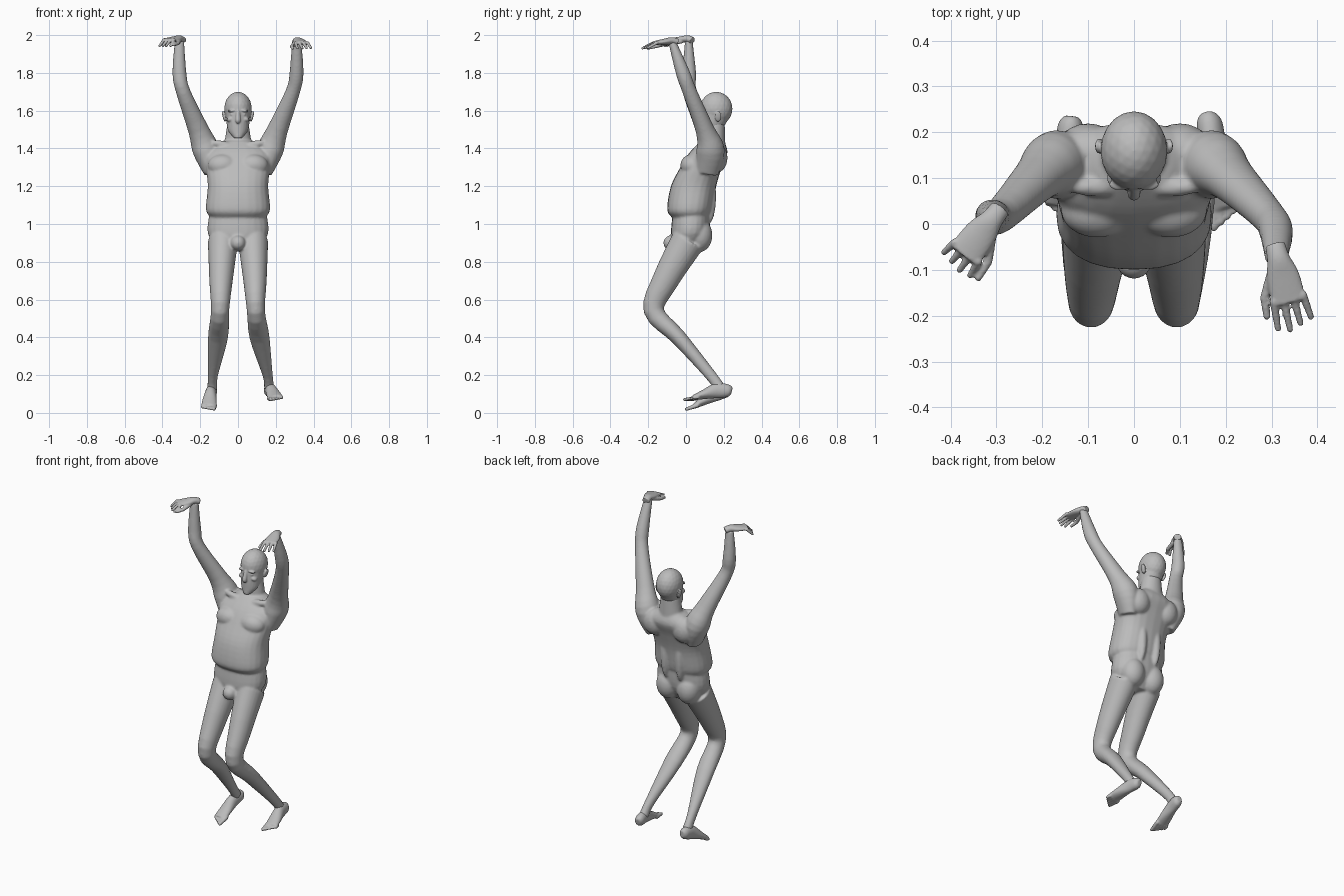
import bpy, bmesh, math
from mathutils import Vector, Matrix

cube = bpy.data.objects.get("Cube")
if cube:
    bpy.data.objects.remove(cube, do_unlink=True)

skin = bpy.data.materials.new("plain_grey")
skin.use_nodes = True
grey = (.5, .5, .5, 1)
skin.diffuse_color = grey
skin.node_tree.nodes["Principled BSDF"].inputs["Base Color"].default_value = grey

SIDES = {"right": -1, "left": 1}


def centred(*rows):
    """Stations on the middle plane, written without their x."""
    return [(0, *row) for row in rows]


def smooth_path(stations, steps=4):
    """Catmull-Rom curve through the centres and radii of the stations."""
    knots = [Vector((*s[:4], s[-1])) for s in stations]
    padded = [knots[0], *knots, knots[-1]]
    path = []
    for before, start, end, after in zip(padded, padded[1:], padded[2:], padded[3:]):
        leave, arrive = (end - before) / 2, (after - start) / 2
        for step in range(steps):
            t = step / steps
            blend = t * t * (3 - 2 * t)
            path.append(start.lerp(end, blend) + leave * t * (1 - t) ** 2 - arrive * t * t * (1 - t))
    return path + [knots[-1]]


def loft(bm, stations, upright=False, power=1, sides=24):
    """Closed tube through stations of centre, half width and half depth."""
    path = smooth_path(stations)
    centres = [Vector(station[:3]) for station in path]
    last = len(path) - 1
    rings = []
    for i, (centre, station) in enumerate(zip(centres, path)):
        along = (centres[min(i + 1, last)] - centres[max(i - 1, 0)]).normalized()
        if upright:
            along = Vector((0, 0, 1))
        across = (Vector((1, 0, 0)) - along * along.x).normalized()
        outward = along.cross(across)
        ring = []
        for k in range(sides):
            angle = math.tau * k / sides
            wide, deep = [math.copysign(abs(f) ** power, f) for f in (math.cos(angle), math.sin(angle))]
            ring.append(bm.verts.new(centre + across * wide * station[3] + outward * deep * station[4]))
        rings.append(ring)
    for low, high in zip(rings, rings[1:]):
        for k in range(sides):
            nxt = (k + 1) % sides
            bm.faces.new((low[k], low[nxt], high[nxt], high[k]))
    bm.faces.new(rings[0][::-1])
    bm.faces.new(rings[-1])


def blob(bm, centre, radii, tilt=0):
    """Ellipsoid, tilted about the front-to-back axis."""
    matrix = (Matrix.Translation(centre) @ Matrix.Rotation(tilt, 4, 'Y')
              @ Matrix.Diagonal((*radii, 1)))
    bmesh.ops.create_icosphere(bm, subdivisions=3, radius=1, matrix=matrix)


def blob_pair(bm, centre, radii, tilt=0):
    x, y, z = centre
    for side in SIDES.values():
        blob(bm, (side * x, y, z), radii, side * tilt)


def digit(bm, base, tip, radius):
    """Finger or toe with a rounded, tapered end."""
    base, tip = Vector(base), Vector(tip)
    for share, scale in ((0, 1), (.5, .95), (1, .8)):
        blob(bm, base.lerp(tip, share), [radius * scale] * 3)
    loft(bm, [(*base, radius), (*tip, radius * .8)], sides=12)


def place(bm, position, heading, pitch, roll=0):
    """Turn a part that points forward, then move it to its joint."""
    turn = Matrix.Translation(position)
    for degrees, axis in ((heading, 'Z'), (pitch, 'X'), (roll, 'Y')):
        turn = turn @ Matrix.Rotation(math.radians(degrees), 4, axis)
    bm.transform(turn)


def finish(name, bm, voxel, softness):
    """Fuse the overlapping volumes into one soft skin."""
    bmesh.ops.recalc_face_normals(bm, faces=bm.faces)
    mesh = bpy.data.meshes.new(name)
    bm.to_mesh(mesh)
    bm.free()
    part = bpy.data.objects.new(name, mesh)
    bpy.context.collection.objects.link(part)
    fuse = part.modifiers.new("fuse", 'REMESH')
    fuse.mode, fuse.voxel_size = 'VOXEL', voxel
    soften = part.modifiers.new("soften", 'SMOOTH')
    soften.factor, soften.iterations = .5, softness
    depsgraph = bpy.context.evaluated_depsgraph_get()
    fused = bpy.data.meshes.new_from_object(part.evaluated_get(depsgraph))
    part.modifiers.clear()
    part.data = fused
    fused.materials.clear()
    fused.materials.append(skin)
    fused.shade_smooth()


# Pelvis, then the trunk whose belly hangs over it, then the neck
body = bmesh.new()
loft(body, centred((0, .86, .1, .07), (.02, .95, .16, .1), (.03, 1.06, .15, .1)), upright=True, power=.9)
loft(body, centred((.02, 1.04, .15, .1), (.02, 1.08, .17, .12), (.04, 1.2, .16, .12),
                   (.08, 1.3, .17, .11), (.12, 1.38, .17, .1), (.14, 1.44, .08, .06)),
     upright=True, power=.85)
loft(body, centred((.15, 1.38, .08, .06), (.15, 1.54, .055)), upright=True)
blob(body, (0, -.08, .9), (.04, .04, .04))

# Buttocks, chest, shoulder blades, back muscles and collar bones
blob_pair(body, (.07, .07, .94), (.07, .07, .09))
blob_pair(body, (.08, .03, 1.31), (.08, .06, .06))
blob_pair(body, (.1, .16, 1.35), (.07, .06, .08))
blob_pair(body, (.05, .12, 1.15), (.03, .04, .15))
blob_pair(body, (.08, .08, 1.42), (.07, .02, .02), -.2)

# Arms raised overhead, the left forearm leaning further forward
ARM = ((.14, .11, 1.27, .04, .06), (.17, .13, 1.39, .07, .075), (.21, .1, 1.5, .055, .05),
       (.29, .02, 1.7, .038), (.31, 0, 1.8, .037), (.31, -.03, 1.97, .025, .02))
for side in SIDES.values():
    loft(body, [(side * x, y - side * max(0, z - 1.7) / 6, z, *radii) for x, y, z, *radii in ARM])

# Bent legs, the left shin splayed a little further out
LEG = ((.08, .01, .91, .08, .09), (.09, -.11, .7, .062, .07), (.095, -.17, .54, .048, .054),
       (.11, -.04, .4, .053, .042), (.145, .13, .2, .027, .03), (.15, .18, .13, .027, .03))
for side in SIDES.values():
    loft(body, [(side * x + max(0, .5 - z) / 25, y, z, *radii) for x, y, z, *radii in LEG])
blob_pair(body, (.095, -.19, .55), (.035, .035, .04))
finish("body", body, .007, 5)

# Head: skull and jaw
head = bmesh.new()
blob(head, (0, .16, 1.61), (.073, .086, .09))
loft(head, centred((.09, 1.455, .02), (.12, 1.49, .05), (.14, 1.53, .06, .07), (.155, 1.59, .068, .08)),
     upright=True)

# Nose, lips and chin
loft(head, centred((.08, 1.6, .01), (.065, 1.55, .014), (.07, 1.54, .01)))
for height in (1.503, 1.515):
    blob(head, (0, .08, height), (.02, .01, .006))
blob(head, (0, .085, 1.47), (.02, .016, .014))

# Brows, cheeks, eyes and ears
blob_pair(head, (.03, .086, 1.6), (.026, .013, .007), .1)
blob_pair(head, (.04, .1, 1.555), (.02, .02, .014), .4)
blob_pair(head, (.03, .09, 1.58), (.012, .01, .006))
blob_pair(head, (.075, .17, 1.57), (.007, .018, .03), .25)
finish("head", head, .004, 3)


def make_hand(name, position, heading, pitch, curl, reach):
    hand = bmesh.new()
    inner = -SIDES[name]
    loft(hand, centred((.03, -.01, .022, .018), (0, 0, .025, .019), (-.04, 0, .036, .016), (-.1, 0, .038, .01)))
    for i in range(4):
        spread = inner * (.033 - .022 * i)
        length = reach * (.07 - .008 * abs(i - 1))
        digit(hand, (spread, -.09, 0), (spread * 1.15, -.09 - length, -curl), .009)
    digit(hand, (inner * .02, -.03, -.01), (inner * .05, -.08, -.02), .013)
    digit(hand, (inner * .05, -.08, -.02), (inner * .055, -.12, -.025), .01)
    place(hand, position, heading, pitch)
    finish(name + "_hand", hand, .004, 2)


make_hand("right", (-.31, .01, 1.98), -38, 3, curl=.03, reach=.6)
make_hand("left", (.315, -.075, 1.97), 14, 7, curl=.02, reach=1)


def make_foot(name, position, heading, pitch, roll):
    foot = bmesh.new()
    inner = -SIDES[name]
    loft(foot, centred((0, .03, .015, .02), (-.02, .035, .028, .034), (-.08, .04, .03, .04),
                       (-.15, .026, .038, .025), (-.21, .014, .04, .013)))
    for i in range(5):
        spread, radius = inner * (.033 - .0165 * i), .012 - .001 * i
        digit(foot, (spread, -.19, radius), (spread, -.25 + .009 * i, radius), radius)
    place(foot, position, heading, pitch, roll)
    finish(name + "_foot", foot, .005, 3)


make_foot("right", (-.135, .245, .09), -6, 19, 0)
make_foot("left", (.165, .245, .085), 10, 5, -8)
